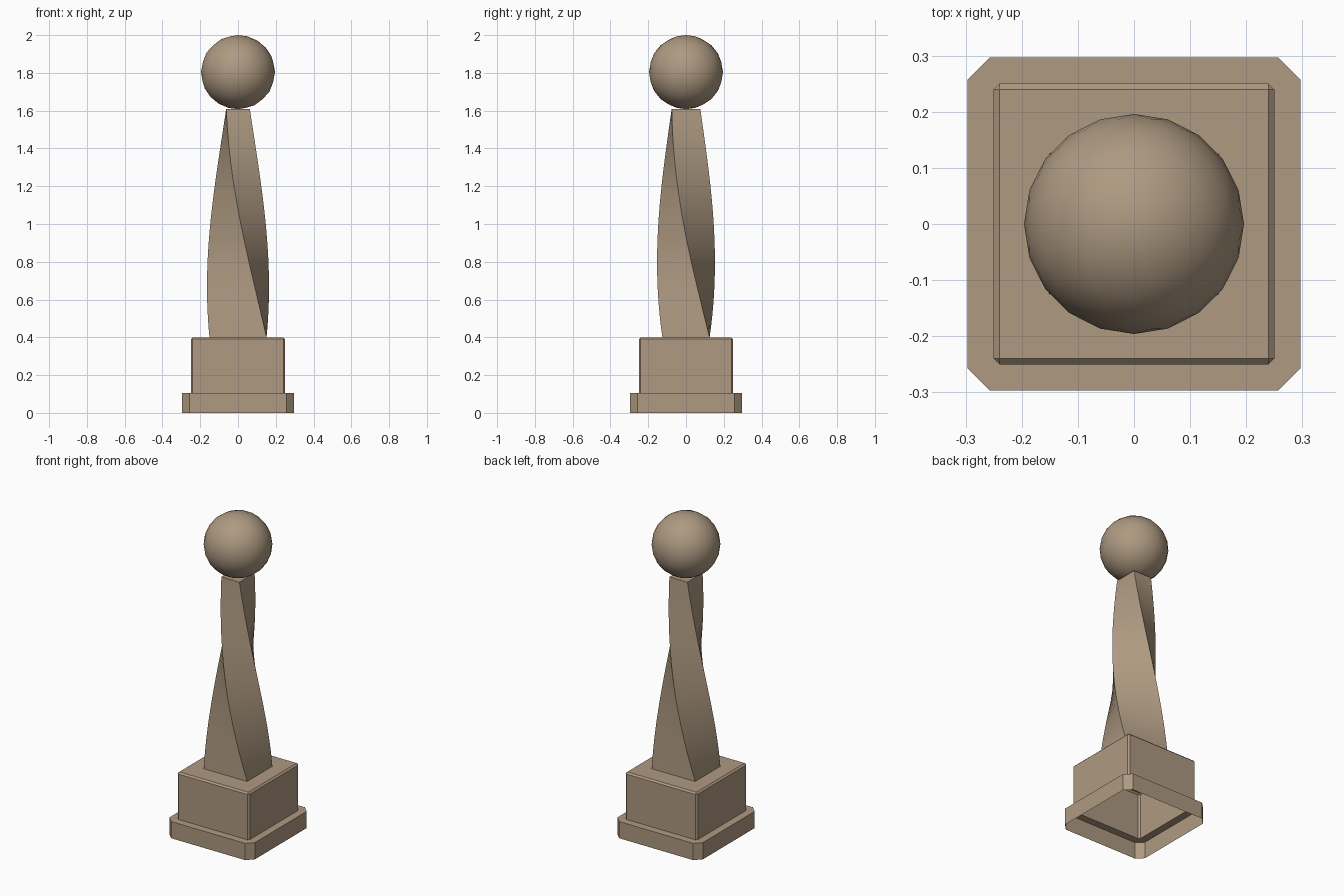
import bpy, bmesh
from math import sin, cos, radians
from mathutils import Matrix

if "Cube" in bpy.data.objects:
    bpy.data.objects.remove(bpy.data.objects["Cube"])

stone = bpy.data.materials.new("warm stone")
stone.diffuse_color = (0.42, 0.32, 0.22, 1)
stone.use_nodes = True
stone.node_tree.nodes["Principled BSDF"].inputs["Base Color"].default_value = stone.diffuse_color


def octagon(half, cut, z):
    """Square ring with its corners cut off."""
    a, b = half, half - cut
    return [(a, -b, z), (a, b, z), (b, a, z), (-b, a, z),
            (-a, b, z), (-a, -b, z), (-b, -a, z), (b, -a, z)]


def twisted_ring(t):
    """Rectangle that shrinks to half size and turns a quarter clockwise."""
    s, a = 1 - 0.5 * t, radians(-90 * t)
    return [(s * (x * cos(a) - y * sin(a)), s * (x * sin(a) + y * cos(a)), 0.4 + 1.21 * t)
            for x, y in ((0.151, -0.125), (0.151, 0.125), (-0.151, 0.125), (-0.151, -0.125))]


def finish(name, bm):
    me = bpy.data.meshes.new(name)
    bm.to_mesh(me)
    bm.free()
    me.materials.append(stone)
    ob = bpy.data.objects.new(name, me)
    bpy.context.collection.objects.link(ob)
    return ob


def loft(name, rings, cap=True):
    """Skin a stack of rings, open underneath."""
    bm = bmesh.new()
    rows = [[bm.verts.new(p) for p in r] for r in rings]
    for lo, hi in zip(rows, rows[1:]):
        n = len(lo)
        for i in range(n):
            j = (i + 1) % n
            bm.faces.new((lo[i], lo[j], hi[j], hi[i]))
    if cap:
        bm.faces.new(rows[-1])
    bmesh.ops.remove_doubles(bm, verts=bm.verts[:], dist=1e-4)
    return finish(name, bm)


def smooth(ob, angle):
    bpy.ops.object.select_all(action='DESELECT')
    ob.select_set(True)
    bpy.context.view_layer.objects.active = ob
    bpy.ops.object.shade_smooth_by_angle(angle=radians(angle))


# hollow foot with a ledge, and the bevelled block above it
loft("plinth_foot", [octagon(0.297, 0.04, 0), octagon(0.297, 0.04, 0.105),
                     octagon(0.25, 0.01, 0.105)], cap=False)
loft("plinth_block", [octagon(0.25, 0.01, 0.105), octagon(0.25, 0.01, 0.39),
                      octagon(0.24, 0, 0.40)])

# tapering twisted column
N = 32
smooth(loft("twisted_column", [twisted_ring(i / N) for i in range(N + 1)]), 30)

# ball on top
bm = bmesh.new()
bmesh.ops.create_icosphere(bm, subdivisions=3, radius=0.196,
                           matrix=Matrix.Translation((0, 0, 1.804)))
smooth(finish("ball", bm), 60)
